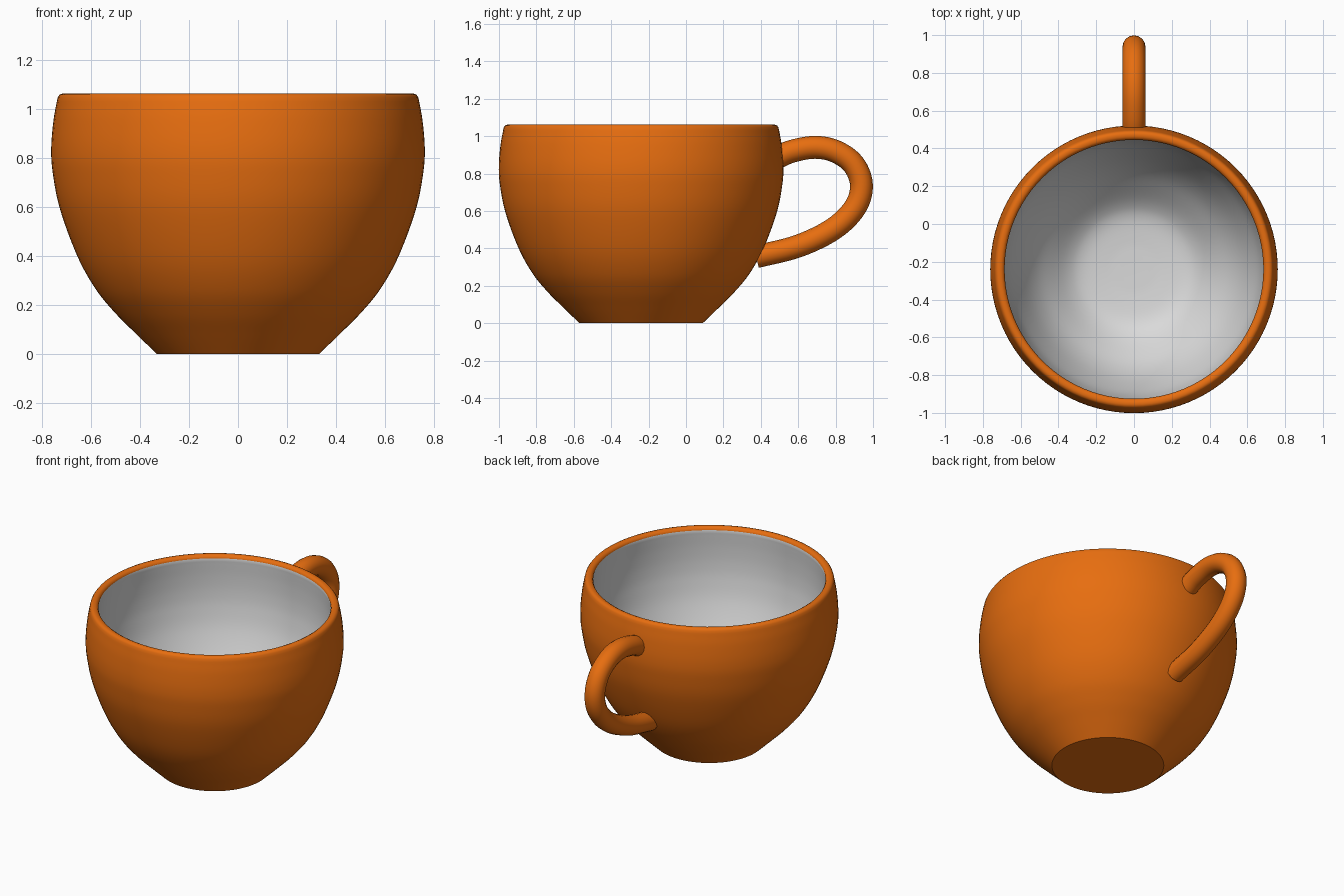
import bpy, bmesh, math
from mathutils import Vector

cube = bpy.data.objects.get("Cube")
if cube:
    bpy.data.objects.remove(cube)

CUP_Y = -0.24
SIDES = 96


def make_material(name, rgb):
    mat = bpy.data.materials.new(name)
    mat.use_nodes = True
    mat.diffuse_color = (*rgb, 1)
    bsdf = next(n for n in mat.node_tree.nodes if n.type == "BSDF_PRINCIPLED")
    bsdf.inputs["Base Color"].default_value = (*rgb, 1)
    return mat


def smooth_path(points, steps=6):
    """Catmull-Rom curve through the given points."""
    pts = [Vector(p) for p in points]
    pts = [2 * pts[0] - pts[1]] + pts + [2 * pts[-1] - pts[-2]]
    path = []
    for a, b, c, d in zip(pts, pts[1:], pts[2:], pts[3:]):
        for i in range(steps):
            t = i / steps
            path.append(0.5 * (2 * b + (c - a) * t + (2 * a - 5 * b + 4 * c - d) * t**2
                               + (3 * b - a - 3 * c + d) * t**3))
    return path + [pts[-2]]


def shade(obj, degrees):
    bpy.ops.object.select_all(action="DESELECT")
    obj.select_set(True)
    bpy.context.view_layer.objects.active = obj
    bpy.ops.object.shade_smooth_by_angle(angle=math.radians(degrees))


orange = make_material("orange glaze", (0.8, 0.155, 0.005))
white = make_material("white lining", (0.7, 0.7, 0.7))

# Cup profile as (radius, height): outer wall, rounded rim, lining
outside = smooth_path([(0.33, 0), (0.415, 0.082), (0.50, 0.167), (0.58, 0.265), (0.655, 0.40),
                       (0.725, 0.59), (0.755, 0.74), (0.761, 0.84), (0.752, 0.95), (0.738, 1.03)])
rim = [Vector(p) for p in ((0.734, 1.047), (0.727, 1.057), (0.716, 1.061), (0.702, 1.06),
                           (0.691, 1.054), (0.685, 1.042))]
lining = smooth_path([(0.687, 1.02), (0.692, 0.92), (0.691, 0.82), (0.68, 0.72), (0.65, 0.59),
                      (0.585, 0.425), (0.52, 0.31), (0.44, 0.215), (0.35, 0.13), (0.27, 0.09),
                      (0.15, 0.075), (0.05, 0.072)])
profile = outside + rim + lining
first_lining = len(outside) + len(rim) - 1

# Cup body: lathe the profile and close the foot and the floor
bm = bmesh.new()
rings = []
for r, z in profile:
    rings.append([bm.verts.new((r * math.cos(a), r * math.sin(a), z))
                  for a in (2 * math.pi * i / SIDES for i in range(SIDES))])
for k, (low, high) in enumerate(zip(rings, rings[1:])):
    for i in range(SIDES):
        j = (i + 1) % SIDES
        face = bm.faces.new((low[i], low[j], high[j], high[i]))
        face.material_index = int(k >= first_lining)
bm.faces.new(rings[0][::-1])
bm.faces.new(rings[-1]).material_index = 1
mesh = bpy.data.meshes.new("cup_body")
bm.to_mesh(mesh)
bm.free()
mesh.materials.append(orange)
mesh.materials.append(white)
cup = bpy.data.objects.new("cup_body", mesh)
cup.location.y = CUP_Y
bpy.context.collection.objects.link(cup)
shade(cup, 40)

# Handle: round tube swept along a loop behind the cup
loop = smooth_path([(0, 0.485, 0.885), (0, 0.57, 0.92), (0, 0.69, 0.94), (0, 0.80, 0.918),
                    (0, 0.895, 0.85), (0, 0.938, 0.74), (0, 0.905, 0.62), (0, 0.79, 0.505),
                    (0, 0.60, 0.412), (0, 0.375, 0.355)])
curve = bpy.data.curves.new("handle", "CURVE")
curve.dimensions = "3D"
curve.bevel_depth = 0.061
curve.bevel_resolution = 6
curve.use_fill_caps = True
spline = curve.splines.new("POLY")
spline.points.add(len(loop) - 1)
for point, co in zip(spline.points, loop):
    point.co = (*co, 1)
curve.materials.append(orange)
handle = bpy.data.objects.new("handle", curve)
bpy.context.collection.objects.link(handle)
bpy.ops.object.select_all(action="DESELECT")
handle.select_set(True)
bpy.context.view_layer.objects.active = handle
bpy.ops.object.convert(target="MESH")
shade(bpy.context.view_layer.objects.active, 50)
